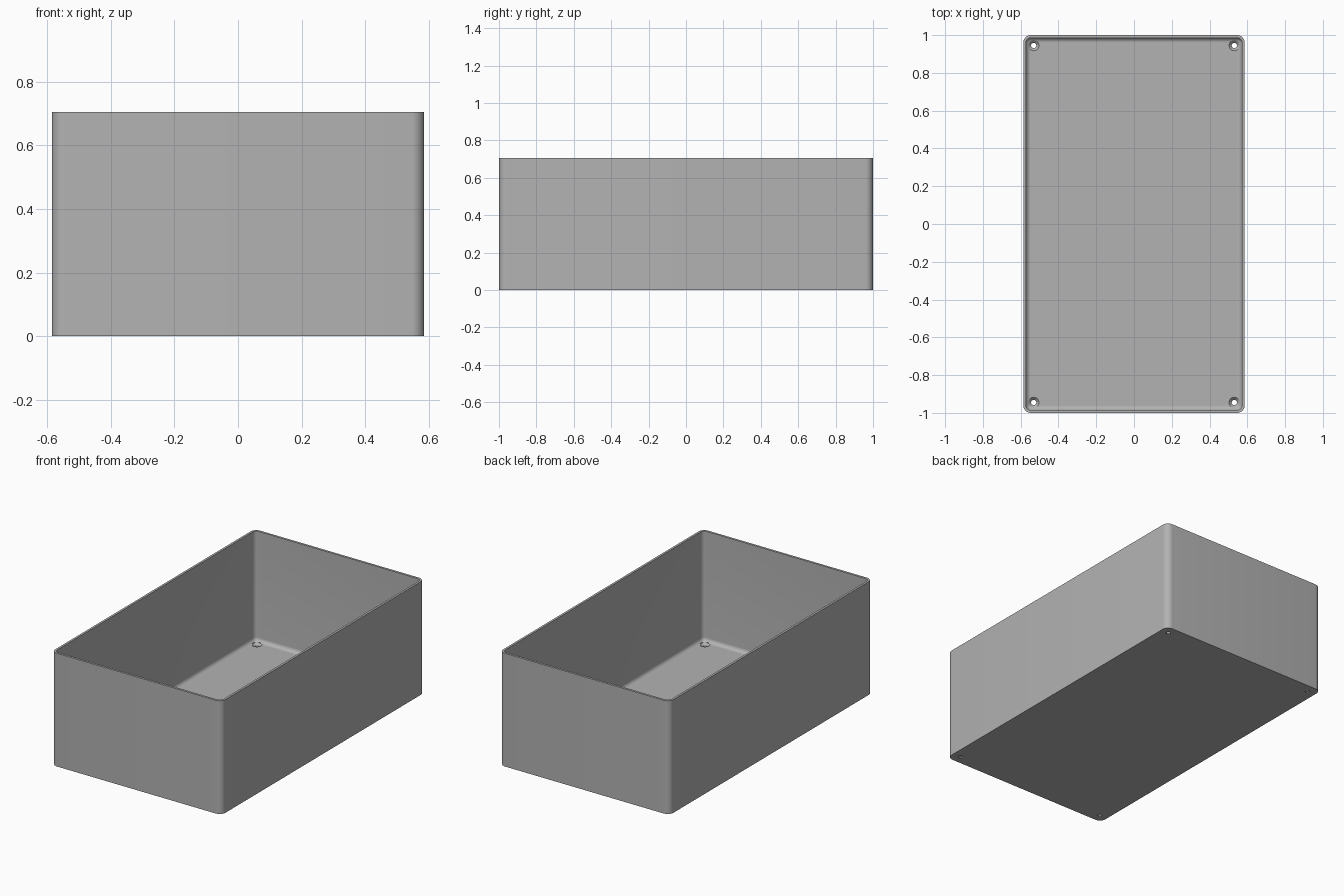
import bpy, bmesh
from math import sin, cos, pi

if "Cube" in bpy.data.objects:
    bpy.data.objects.remove(bpy.data.objects["Cube"])

HX, HY, HEIGHT = 0.586, 1.0, 0.705
RADIUS, WALL, FLOOR, FILLET = 0.04, 0.014, 0.02, 0.025
STEPS = 8
HOLE_X, HOLE_Y = 0.531, 0.945

# Single grey plastic
grey = bpy.data.materials.new("grey plastic")
grey.use_nodes = True
color = (0.45, 0.45, 0.45, 1)
grey.diffuse_color = color
grey.node_tree.nodes["Principled BSDF"].inputs["Base Color"].default_value = color


def rounded_loop(bm, inset, z):
    """Ring of vertices: the outer rounded rectangle shrunk by inset."""
    r = RADIUS - inset
    ring = []
    for q, (sx, sy) in enumerate([(1, 1), (-1, 1), (-1, -1), (1, -1)]):
        for i in range(STEPS + 1):
            a = (q + i / STEPS) * pi / 2
            ring.append(bm.verts.new((sx * (HX - RADIUS) + r * cos(a),
                                      sy * (HY - RADIUS) + r * sin(a), z)))
    return ring


def skin(bm, rings):
    """Join successive rings with quads and cap both ends."""
    for a, b in zip(rings, rings[1:]):
        n = len(a)
        for i in range(n):
            j = (i + 1) % n
            bm.faces.new((a[i], a[j], b[j], b[i]))
    bm.faces.new(rings[0][::-1])
    bm.faces.new(rings[-1])
    bmesh.ops.recalc_face_normals(bm, faces=bm.faces)


def make_object(name, bm):
    mesh = bpy.data.meshes.new(name)
    bm.to_mesh(mesh)
    bm.free()
    obj = bpy.data.objects.new(name, mesh)
    bpy.context.collection.objects.link(obj)
    mesh.materials.append(grey)
    return obj


# Open tray: outer wall, rim, inner wall, filleted floor
bm = bmesh.new()
profile = [(0, 0), (0, HEIGHT), (WALL, HEIGHT)]
for i in range(STEPS + 1):
    a = i / STEPS * pi / 2
    profile.append((WALL + FILLET * (1 - cos(a)), FLOOR + FILLET * (1 - sin(a))))
skin(bm, [rounded_loop(bm, inset, z) for inset, z in profile])
tray = make_object("enclosure_tray", bm)

# Countersunk screw holes in the four floor corners
bm = bmesh.new()
for sx in (-1, 1):
    for sy in (-1, 1):
        rings = []
        for r, z in [(0.014, -0.02), (0.014, 0.006), (0.028, FLOOR), (0.028, 0.06)]:
            rings.append([bm.verts.new((sx * HOLE_X + r * cos(k * pi / 16),
                                        sy * HOLE_Y + r * sin(k * pi / 16), z))
                          for k in range(32)])
        skin(bm, rings)
cutter = make_object("screw_hole_cutter", bm)
cutter.hide_render = True

cut = tray.modifiers.new("screw holes", 'BOOLEAN')
cut.operation = 'DIFFERENCE'
cut.solver = 'EXACT'
cut.object = cutter

bpy.ops.object.select_all(action='DESELECT')
tray.select_set(True)
bpy.context.view_layer.objects.active = tray
bpy.ops.object.modifier_apply(modifier=cut.name)
bpy.data.objects.remove(cutter)
bpy.ops.object.shade_smooth_by_angle(angle=pi / 6)
